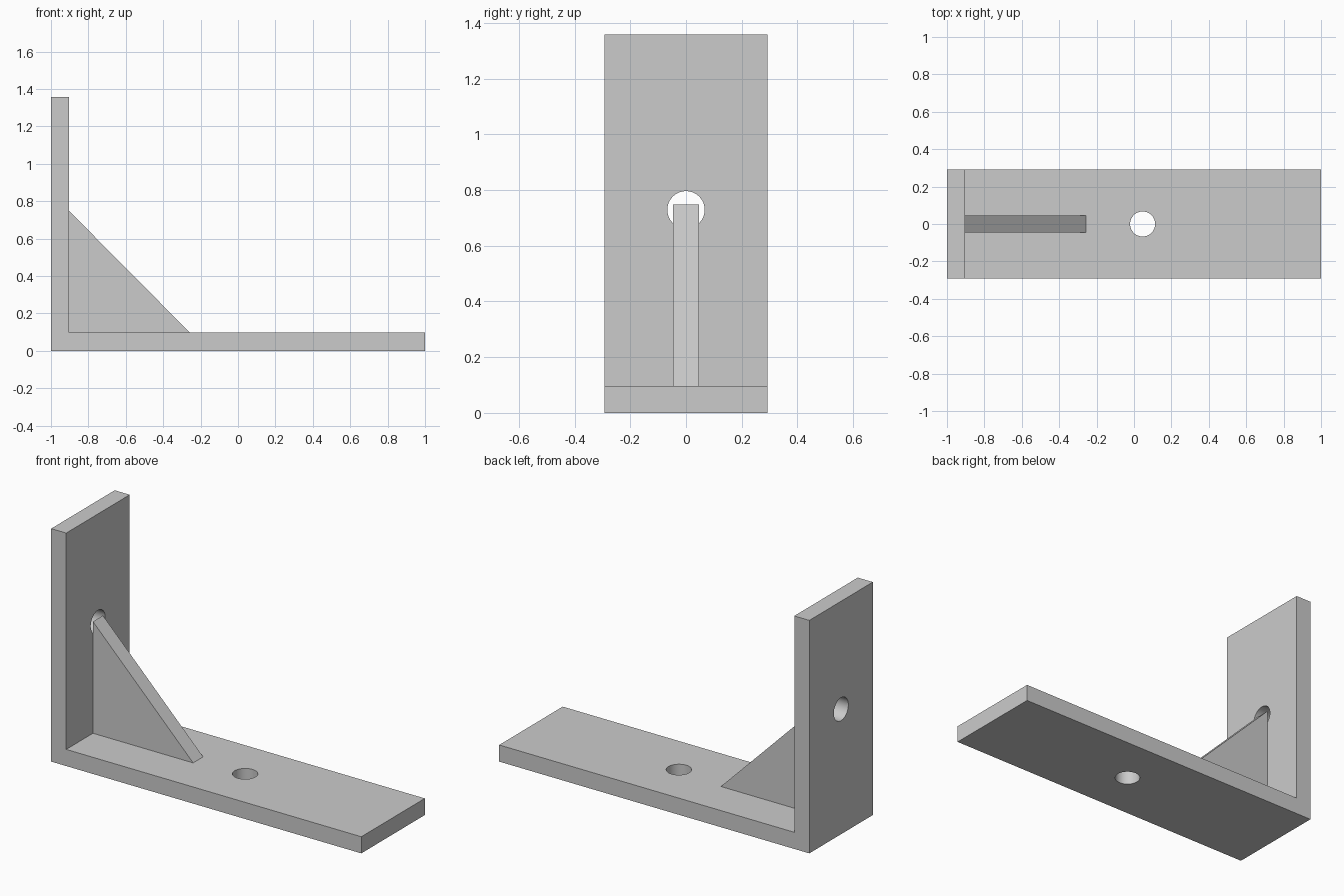
import bpy, bmesh, math

if "Cube" in bpy.data.objects:
    bpy.data.objects.remove(bpy.data.objects["Cube"], do_unlink=True)

HALF_WIDTH = 0.2925
THICK = 0.097
INNER_X = -1 + THICK
HOLE_RADIUS = 0.067

grey = bpy.data.materials.new("light_grey")
grey.use_nodes = True
grey.diffuse_color = (0.6, 0.6, 0.6, 1)
grey.node_tree.nodes["Principled BSDF"].inputs["Base Color"].default_value = grey.diffuse_color


def extrude_profile(name, points, half):
    """Extrude an x-z outline symmetrically along y."""
    bm = bmesh.new()
    face = bm.faces.new([bm.verts.new((x, -half, z)) for x, z in points])
    new = bmesh.ops.extrude_face_region(bm, geom=[face])["geom"]
    verts = [v for v in new if isinstance(v, bmesh.types.BMVert)]
    bmesh.ops.translate(bm, verts=verts, vec=(0, 2 * half, 0))
    bmesh.ops.recalc_face_normals(bm, faces=bm.faces)
    mesh = bpy.data.meshes.new(name)
    bm.to_mesh(mesh)
    bm.free()
    mesh.materials.append(grey)
    obj = bpy.data.objects.new(name, mesh)
    bpy.context.collection.objects.link(obj)
    return obj


def drill(obj, location, rotation):
    """Cut a round bolt hole through a plate."""
    bpy.ops.mesh.primitive_cylinder_add(vertices=64, radius=HOLE_RADIUS, depth=4 * THICK,
                                        location=location, rotation=rotation)
    cutter = bpy.context.object
    cutter.name = "hole_cutter"
    cutter.hide_render = True
    cutter.data.materials.append(grey)
    cut = obj.modifiers.new("bolt_hole", "BOOLEAN")
    cut.operation = "DIFFERENCE"
    cut.solver = "EXACT"
    cut.object = cutter
    bpy.ops.object.select_all(action="DESELECT")
    bpy.context.view_layer.objects.active = obj
    obj.select_set(True)
    bpy.ops.object.modifier_apply(modifier=cut.name)
    bpy.data.objects.remove(cutter, do_unlink=True)


# L-shaped plate with one hole in each leg
bracket = extrude_profile("angle_plate", [(-1, 0), (1, 0), (1, THICK), (INNER_X, THICK),
                                          (INNER_X, 1.358), (-1, 1.358)], HALF_WIDTH)
drill(bracket, (0.046, 0, THICK / 2), (0, 0, 0))
drill(bracket, (-1 + THICK / 2, 0, 0.729), (0, math.pi / 2, 0))
bpy.ops.object.shade_smooth_by_angle(angle=math.radians(30))

# Triangular rib bracing the inner corner
extrude_profile("gusset_rib", [(INNER_X, THICK), (-0.257, THICK), (INNER_X, 0.748)], 0.046)
